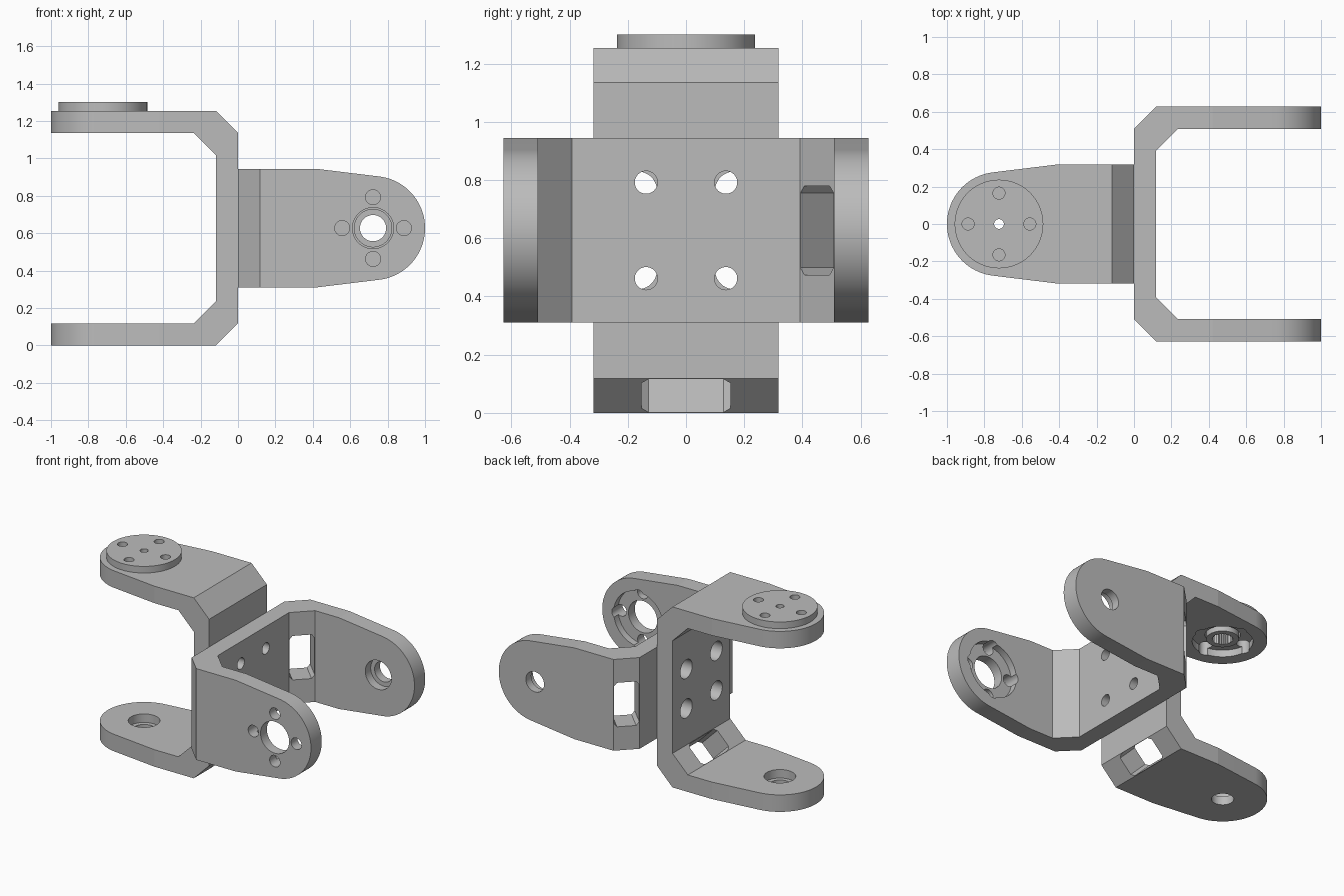
import bpy, bmesh, math
from mathutils import Matrix, Vector

if "Cube" in bpy.data.objects:
    bpy.data.objects.remove(bpy.data.objects["Cube"], do_unlink=True)

grey = bpy.data.materials.new("matte_grey")
grey.use_nodes = True
COLOUR = (0.5, 0.5, 0.5, 1)
grey.diffuse_color = COLOUR
grey.node_tree.nodes["Principled BSDF"].inputs["Base Color"].default_value = COLOUR

HALF, T, W = 0.627, 0.118, 0.317    # half span, plate thickness, half width
PIVOT, TIP_R, BOLT = 0.722, 0.278, 0.165


def prism(name, points, axes, origin, depth):
    """Extrude a 2D outline: axes are its u, v and extrusion directions."""
    u, v, w = (Vector(a) for a in axes)
    bm = bmesh.new()
    base = bm.faces.new([bm.verts.new(Vector(origin) + u * a + v * b) for a, b in points])
    new = bmesh.ops.extrude_face_region(bm, geom=[base])["geom"]
    bmesh.ops.translate(bm, vec=w * depth,
                        verts=[g for g in new if isinstance(g, bmesh.types.BMVert)])
    bmesh.ops.recalc_face_normals(bm, faces=bm.faces)
    mesh = bpy.data.meshes.new(name)
    bm.to_mesh(mesh)
    bm.free()
    ob = bpy.data.objects.new(name, mesh)
    bpy.context.collection.objects.link(ob)
    mesh.materials.append(grey)
    return ob


def circle(r, n=64):
    return [(r * math.cos(math.tau * i / n), r * math.sin(math.tau * i / n)) for i in range(n)]


X, Y, Z = (1, 0, 0), (0, 1, 0), (0, 0, 1)


def cyl_y(r, y0, y1, x=PIVOT, z=0, name="cutter", n=64):
    return prism(name, circle(r, n), (X, Z, Y), (x, y0, z), y1 - y0)


def cyl_x(r, x0, x1, y, z):
    return prism("cutter", circle(r), (Y, Z, X), (x0, y, z), x1 - x0)


def combine(ob, other, op="DIFFERENCE"):
    mod = ob.modifiers.new(op.lower(), "BOOLEAN")
    mod.operation, mod.object, mod.solver = op, other, "EXACT"
    bpy.context.view_layer.update()
    mesh = bpy.data.meshes.new_from_object(ob.evaluated_get(bpy.context.evaluated_depsgraph_get()))
    ob.modifiers.clear()
    ob.data = mesh
    bpy.data.objects.remove(other, do_unlink=True)


def finish(ob, matrix):
    ob.data.transform(matrix)
    bpy.ops.object.select_all(action="DESELECT")
    ob.select_set(True)
    bpy.context.view_layer.objects.active = ob
    bpy.ops.object.shade_smooth_by_angle(angle=math.radians(6.5))


def bolt_circle():
    return [(PIVOT + dx * BOLT, dz * BOLT) for dx, dz in ((1, 0), (-1, 0), (0, 1), (0, -1))]


def bracket(name, plate_hole):
    # Chamfered U profile, opening towards +x
    half = [(1, HALF), (T, HALF), (0, HALF - T)]
    inner = [(T, HALF - 2 * T), (2 * T, HALF - T), (1, HALF - T)]
    mirror = lambda pts: [(x, -y) for x, y in reversed(pts)]
    ob = prism(name, half + mirror(half) + mirror(inner) + inner, (X, Y, Z), (0, 0, -W), 2 * W)

    # Tapered, round-ended arm outline
    a = math.radians(82.7)
    arc = [(PIVOT + TIP_R * math.cos(a - 2 * a * i / 48), TIP_R * math.sin(a - 2 * a * i / 48))
           for i in range(49)]
    outline = [(-0.1, -W - 0.002), (-0.1, W + 0.002), (0.42, W)] + arc + [(0.42, -W)]
    combine(ob, prism("cutter", outline, (X, Z, Y), (0, -1, 0), 2), "INTERSECT")

    # Mounting holes in the spine
    for y in (-0.137, 0.137):
        for z in (-BOLT, BOLT):
            combine(ob, cyl_x(plate_hole, -0.1, 0.2, y, z))

    # Idler arm: stepped pivot hole
    combine(ob, cyl_y(0.07, 0.4, 0.7))
    combine(ob, cyl_y(0.1, 0.4, HALF - T / 2))

    # Horn arm: pivot hole, inner recess and bolt holes
    combine(ob, cyl_y(0.11, -0.7, -0.4))
    combine(ob, cyl_y(0.19, -HALF + 0.07, -0.4))
    for x, z in bolt_circle():
        combine(ob, cyl_y(0.04, -0.7, -0.4, x, z))

    # Octagonal cable window through one chamfer
    u, z, cu, cz = 0.081, 0.153, 0.02, 0.025
    octagon = [(u, z - cz), (u - cu, z), (cu - u, z), (-u, z - cz),
               (-u, cz - z), (cu - u, -z), (u - cu, -z), (u, cz - z)]
    s = math.sqrt(0.5)
    mid = (T / 2 - 0.1, HALF - T / 2 + 0.1, 0)
    combine(ob, prism("cutter", octagon, ((s, s, 0), Z, (s, -s, 0)), mid, 0.45))
    return ob


lift = Matrix.Translation((0, 0, HALF))
turn = lift @ Matrix(((-1, 0, 0, 0), (0, 0, -1, 0), (0, -1, 0, 0), (0, 0, 0, 1)))

finish(bracket("side_arm_bracket", 0.039), lift)
finish(bracket("upright_bracket", 0.065), turn)

# Round output horn with splined hub on the upper arm
horn = cyl_y(0.237, -HALF - 0.046, -HALF, name="output_horn")
combine(horn, cyl_y(0.102, -HALF - 0.01, -HALF + 0.1), "UNION")
spline = [(r * math.cos(math.tau * i / 48), r * math.sin(math.tau * i / 48))
          for i in range(48) for r in [0.068 if i % 2 else 0.06]]
combine(horn, prism("cutter", spline, (X, Z, Y), (PIVOT, -HALF, 0), 0.2))
combine(horn, cyl_y(0.026, -0.8, -0.4))
for hx, hz in bolt_circle():
    combine(horn, cyl_y(0.032, -0.8, -0.4, hx, hz))
finish(horn, turn)
